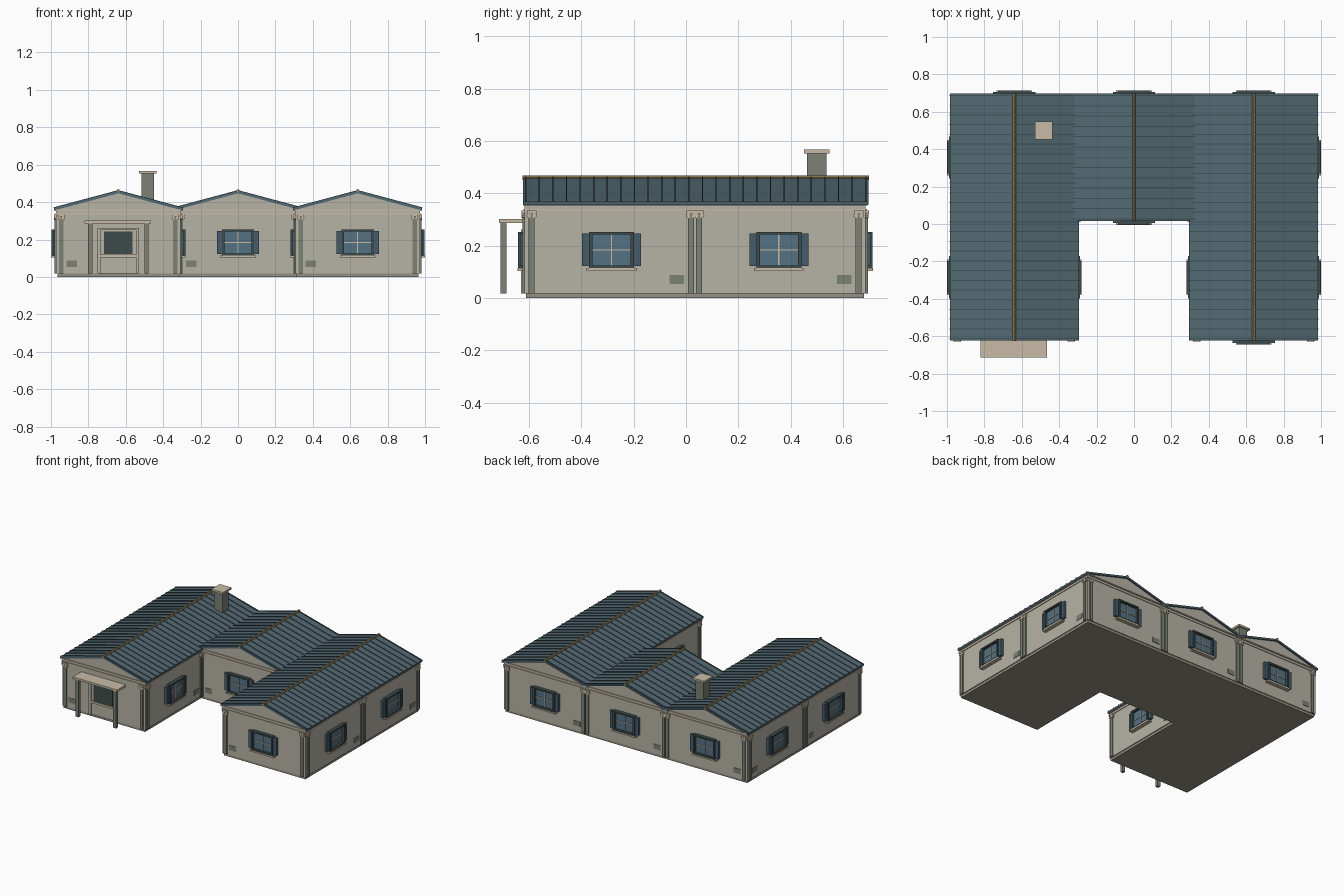
import bpy, bmesh, math
from mathutils import Matrix, Vector

if "Cube" in bpy.data.objects:
    bpy.data.objects.remove(bpy.data.objects["Cube"])

COL = {
    "wall": (0.47, 0.45, 0.38, 1), "trim": (0.58, 0.50, 0.38, 1),
    "stone": (0.20, 0.22, 0.18, 1), "roof": (0.085, 0.14, 0.17, 1),
    "seam": (0.05, 0.08, 0.09, 1), "ridge": (0.36, 0.27, 0.13, 1),
    "blue": (0.06, 0.11, 0.15, 1), "glass": (0.09, 0.17, 0.23, 1),
    "dark": (0.05, 0.07, 0.07, 1), "base": (0.30, 0.28, 0.23, 1),
}
MATS = {}
for k, c in COL.items():
    MATS[k] = bpy.data.materials.new(k)
    MATS[k].diffuse_color = c

parts = {}  # part name -> (bmesh, colour)


def bm_for(name, col):
    return parts.setdefault(name, (bmesh.new(), col))[0]


def box(name, col, lo, hi, m=Matrix()):
    lo, hi = Vector(lo), Vector(hi)
    s = hi - lo
    bmesh.ops.create_cube(bm_for(name, col), size=1,
                          matrix=m @ Matrix.Translation((lo + hi) / 2) @ Matrix.Diagonal((*s, 1)))


def rod(name, col, center, r, length, m=Matrix(), sides=8):
    # cylinder along local y
    bmesh.ops.create_cone(bm_for(name, col), cap_ends=True, segments=sides, radius1=r, radius2=r, depth=length,
                          matrix=m @ Matrix.Translation(center) @ Matrix.Rotation(math.pi / 2, 4, 'X'))


def extrude(name, col, prof, cx, y0, y1):
    # closed x-z profile extruded along y
    bm = bm_for(name, col)
    a = [bm.verts.new((cx + x, y0, z)) for x, z in prof]
    b = [bm.verts.new((cx + x, y1, z)) for x, z in prof]
    n = len(prof)
    faces = [bm.faces.new(a), bm.faces.new(b[::-1])]
    faces += [bm.faces.new((a[i], b[i], b[(i + 1) % n], a[(i + 1) % n])) for i in range(n)]
    bmesh.ops.recalc_face_normals(bm, faces=faces)


FY, BY, W = -0.285, 0.355, 0.64   # bay centres and bay size

# Wings: base slab, gabled body, roof, standing seams, ridge
EAVE, EZ, RZ = 0.345, 0.368, 0.460
slope = math.atan2(RZ - EZ, EAVE)
run = math.hypot(EAVE, RZ - EZ)
for cx, y0 in ((-W, -0.605), (0, 0.035), (W, -0.605)):
    y1 = 0.675
    box("base_slab", "base", (cx - 0.326, y0 - 0.006, 0), (cx + 0.326, y1 + 0.006, 0.03))
    extrude("walls", "wall", [(-0.332, 0.018), (0.332, 0.018), (0.332, 0.36), (0, 0.449), (-0.332, 0.36)],
            cx, y0 - 0.012, y1 + 0.012)
    extrude("roof", "roof", [(-EAVE, EZ), (-EAVE, EZ - 0.013), (0, RZ - 0.013), (EAVE, EZ - 0.013),
                             (EAVE, EZ), (0, RZ)], cx, y0 - 0.018, y1 + 0.023)
    rod("ridge_cap", "ridge", (cx, (y0 + y1) / 2 + 0.002, RZ), 0.009, y1 - y0 + 0.044)
    count = round((y1 - y0) / 0.052) + 1
    for i in range(count):
        y = y0 - 0.008 + i * (y1 - y0 + 0.02) / (count - 1)
        for s in (0, math.pi):
            m = Matrix.Translation((cx, y, RZ)) @ Matrix.Rotation(s, 4, 'Z') @ Matrix.Rotation(slope, 4, 'Y')
            box("roof_seams", "seam", (0, -0.0025, -0.003), (run, 0.0025, 0.004), m)


# Wall dressing in wall space: x along the wall, -y outward, origin at bay centre
def out(name, col, u0, u1, z0, z1, n, m):
    box(name, col, (u0, -n, z0), (u1, -0.325, z1), m)


def window(m):
    out("window_glass", "glass", -0.08, 0.08, 0.118, 0.248, 0.340, m)
    for s in (-1, 1):
        a, b = sorted((s * 0.073, s * 0.086))
        out("window_frames", "dark", a, b, 0.113, 0.253, 0.358, m)
        a, b = sorted((s * 0.086, s * 0.113))
        out("shutters", "blue", a, b, 0.122, 0.246, 0.350, m)
    out("window_frames", "dark", -0.086, 0.086, 0.113, 0.124, 0.358, m)
    out("window_frames", "dark", -0.086, 0.086, 0.242, 0.253, 0.358, m)
    out("window_bars", "trim", -0.0025, 0.0025, 0.12, 0.246, 0.345, m)
    out("window_bars", "trim", -0.075, 0.075, 0.181, 0.186, 0.345, m)
    out("window_sills", "trim", -0.095, 0.095, 0.104, 0.114, 0.360, m)


def door(m):
    out("door_panel", "wall", -0.10, 0.10, 0.018, 0.255, 0.336, m)
    for a, b in ((-0.112, -0.095), (0.095, 0.112)):
        out("door_frame", "wall", a, b, 0.018, 0.262, 0.345, m)
    out("door_frame", "wall", -0.112, 0.112, 0.25, 0.262, 0.345, m)
    out("door_glass", "dark", -0.077, 0.077, 0.12, 0.244, 0.340, m)
    out("door_rail", "trim", -0.094, 0.094, 0.105, 0.119, 0.346, m)
    # Porch canopy and posts
    out("canopy", "trim", -0.18, 0.175, 0.287, 0.302, 0.430, m)
    for u in (-0.15, 0.15):
        box("canopy_posts", "stone", (u - 0.011, -0.424, 0.018), (u + 0.011, -0.402, 0.288), m)


def dress(cx, cy, side):
    m = Matrix.Translation((cx, cy, 0)) @ Matrix.Rotation(side * math.pi / 2, 4, 'Z')
    # Cornice mouldings
    out("cornice", "trim", -0.336, 0.336, 0.334, 0.341, 0.337, m)
    out("cornice", "trim", -0.336, 0.336, 0.353, 0.361, 0.339, m)
    # Pilasters with scrolled capitals
    for u in (-0.305, 0.305):
        out("pilasters", "stone", u - 0.0115, u + 0.0115, 0.018, 0.312, 0.340, m)
        out("capitals", "trim", u - 0.018, u + 0.018, 0.324, 0.335, 0.344, m)
        for s in (-1, 1):
            rod("capitals", "trim", (u + s * 0.010, -0.334, 0.315), 0.010, 0.018, m)
    # Vent
    u = (-0.25, 0.25, 0.25, -0.25)[side]
    out("vents", "stone", u - 0.028, u + 0.028, 0.053, 0.088, 0.335, m)
    (door if (cx, cy, side) == (-W, FY, 0) else window)(m)


# sides: 0 front, 1 right, 2 back, 3 left
for cx, cy, sides in ((-W, FY, (0, 1, 3)), (W, FY, (0, 1, 3)), (-W, BY, (2, 3)),
                      (0, BY, (0, 2)), (W, BY, (1, 2))):
    for s in sides:
        dress(cx, cy, s)

# Chimney
box("chimney", "stone", (-0.516, 0.463, 0.38), (-0.450, 0.537, 0.555))
box("chimney_cap", "trim", (-0.530, 0.452, 0.553), (-0.437, 0.549, 0.567))

# Turn the collected parts into objects
for name, (bm, col) in parts.items():
    me = bpy.data.meshes.new(name)
    bm.to_mesh(me)
    bm.free()
    me.materials.append(MATS[col])
    bpy.context.collection.objects.link(bpy.data.objects.new(name, me))

for m in bpy.data.materials:
    if m.users and not m.is_grease_pencil:
        m.use_nodes = True
        m.node_tree.nodes["Principled BSDF"].inputs["Base Color"].default_value = m.diffuse_color
